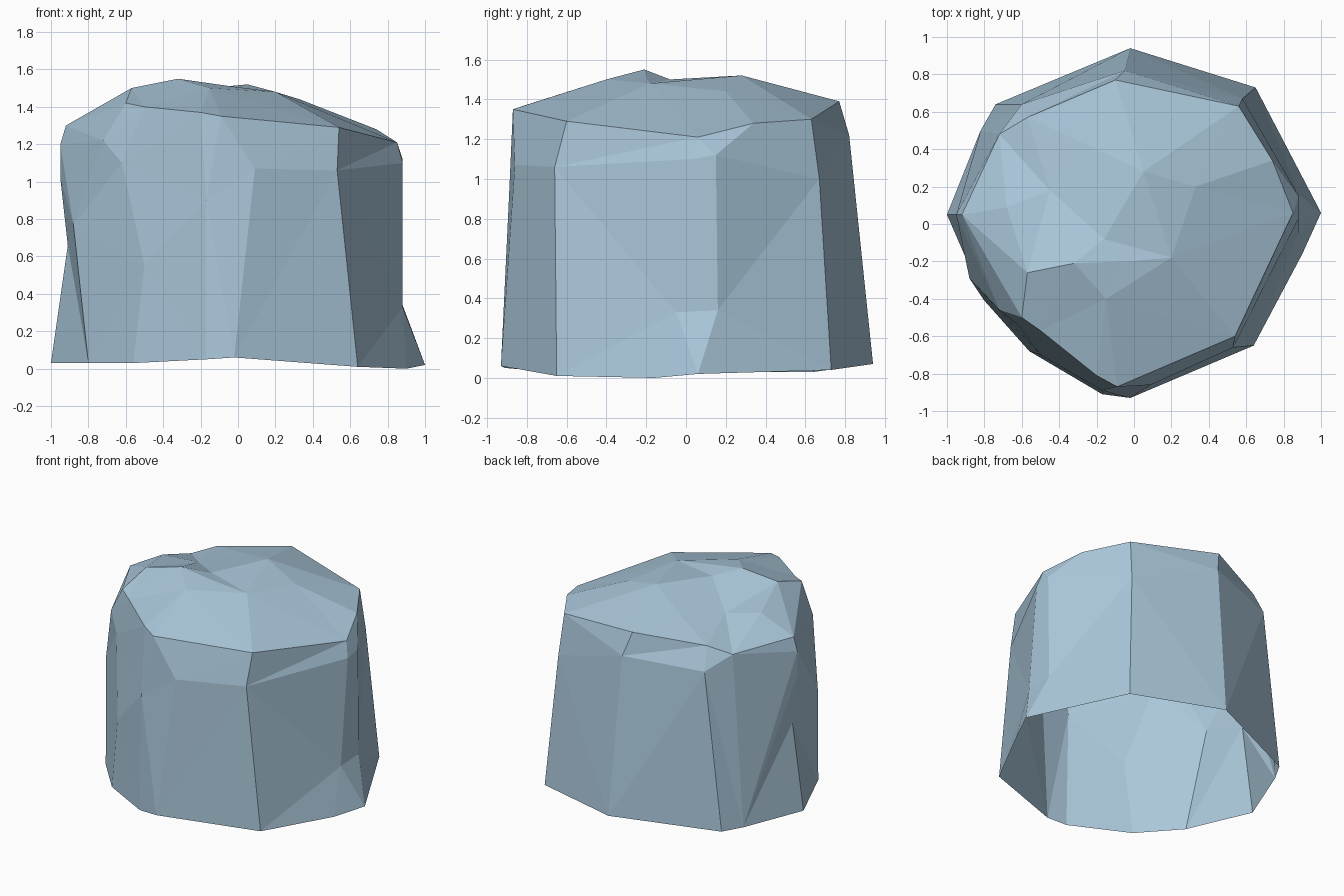
import bpy, bmesh
from mathutils import Vector
from mathutils.geometry import delaunay_2d_cdt

if "Cube" in bpy.data.objects:
    bpy.data.objects.remove(bpy.data.objects["Cube"])

# Wall ridges, each from the bottom rim to the crown edge, counter-clockwise from the front
ridges = [
    [(-.02, -.93, .06), (.09, -.86, 1.07), (-.09, -.87, 1.35)],
    [(.64, -.65, .01), (.53, -.66, 1.06), (.54, -.6, 1.29)],
    [(.9, -.16, 0), (.88, -.05, .33), (.88, .03, 1.1), (.85, .06, 1.21)],
    [(1, .06, .02), (.88, .16, .34), (.88, .15, 1.12), (.74, .34, 1.28)],
    [(.65, .73, .04), (.58, .67, 1.0), (.56, .63, 1.3)],
    [(-.02, .94, .07), (-.05, .82, 1.22), (-.1, .77, 1.39)],
    [(-.74, .64, .03), (-.6, .64, 1.18), (-.57, .57, 1.34)],
    [(-.82, .5, .03), (-.72, .48, 1.28)],
    [(-1, .05, .03), (-.91, .05, .66), (-.95, .05, 1.02), (-.95, .05, 1.2), (-.92, .05, 1.3)],
    [(-.8, -.41, .03), (-.88, -.29, .77), (-.72, -.46, 1.22), (-.6, -.5, 1.42)],
    [(-.56, -.68, .03), (-.5, -.7, .55), (-.62, -.54, 1.1), (-.5, -.57, 1.4)],
    [(-.17, -.91, .05), (-.17, -.89, .9), (-.2, -.81, 1.37)],
]
# Bumps of the crown
bumps = [(-.32, -.21, 1.55), (-.57, -.26, 1.5), (-.68, .09, 1.43), (.05, .28, 1.52),
         (.33, .2, 1.44), (-.15, -.4, 1.5), (-.16, -.08, 1.5), (.2, -.18, 1.48),
         (-.24, .42, 1.43), (-.45, .18, 1.4), (-.04, -.2, 1.51)]

bm = bmesh.new()
cols = [[bm.verts.new(p) for p in r] for r in ridges]


def stitch(a, b):
    """Fill the strip between two ridges with triangles, climbing the lower side first."""
    i = j = 0
    while i < len(a) - 1 or j < len(b) - 1:
        up_a = j == len(b) - 1 or (i < len(a) - 1 and a[i + 1].co.z <= b[j + 1].co.z)
        if up_a:
            bm.faces.new((a[i], b[j], a[i + 1]))
            i += 1
        else:
            bm.faces.new((a[i], b[j], b[j + 1]))
            j += 1


# Walls, open at the bottom
for k, col in enumerate(cols):
    stitch(col, cols[(k + 1) % len(cols)])

# Crown: triangulated between the crown edge and the bumps
rim = [c[-1] for c in cols]
crown = rim + [bm.verts.new(p) for p in bumps]
n = len(rim)
edges = [(i, (i + 1) % n) for i in range(n)]
out = delaunay_2d_cdt([Vector(v.co.xy) for v in crown], edges, [], 1, 1e-5)
for tri in out[2]:
    bm.faces.new([crown[out[3][i][0]] for i in tri])
bmesh.ops.recalc_face_normals(bm, faces=bm.faces)
if sum(f.normal.z * f.calc_area() for f in bm.faces) < 0:
    bmesh.ops.reverse_faces(bm, faces=bm.faces)

mesh = bpy.data.meshes.new("rock_shell")
bm.to_mesh(mesh)
bm.free()
mat = bpy.data.materials.new("pale blue grey")
mat.diffuse_color = (.40, .57, .70, 1)
mat.use_nodes = True
mat.node_tree.nodes["Principled BSDF"].inputs["Base Color"].default_value = mat.diffuse_color
mesh.materials.append(mat)
bpy.context.collection.objects.link(bpy.data.objects.new("rock_shell", mesh))
